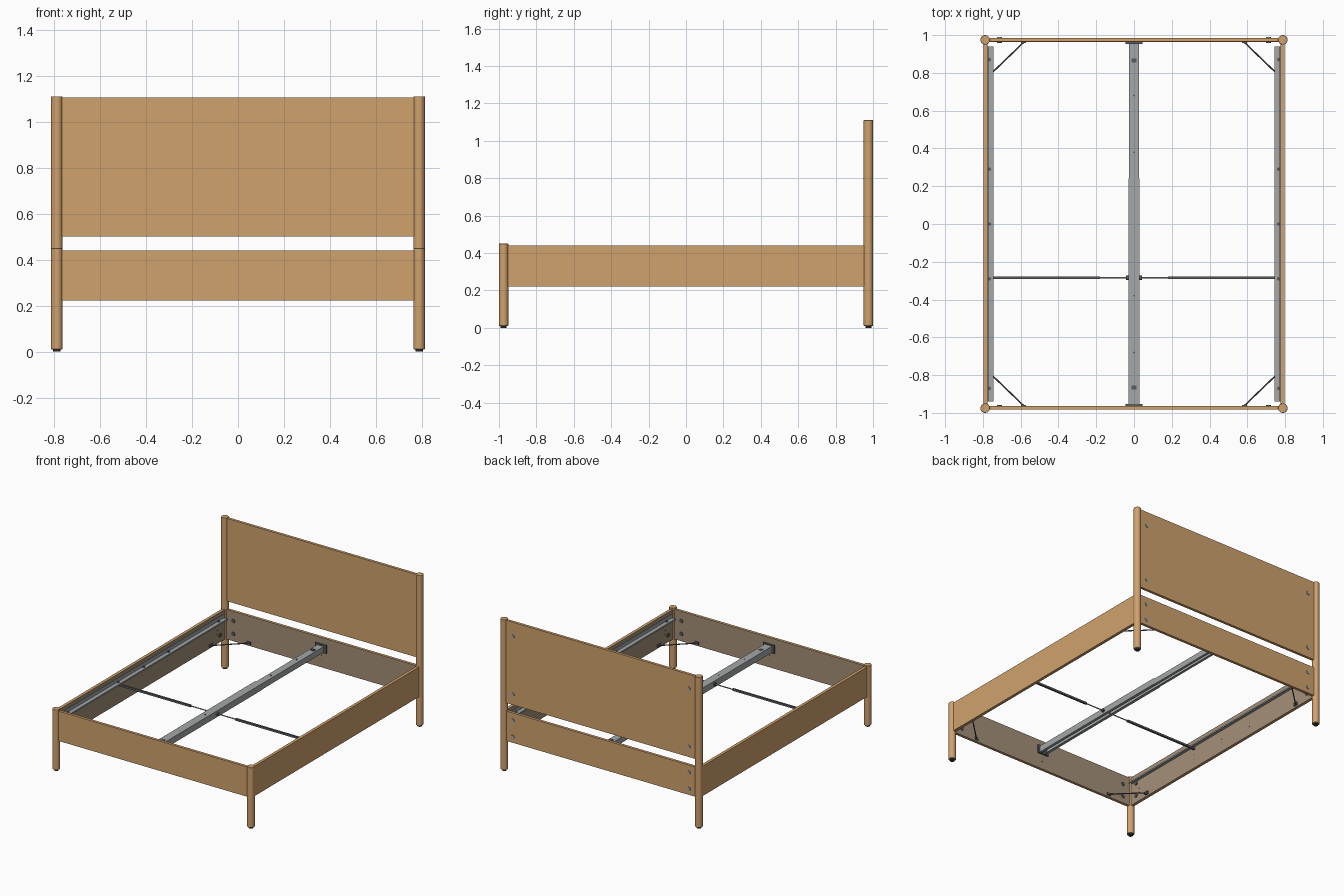
import bpy, bmesh
from mathutils import Vector

cube = bpy.data.objects.get("Cube")
if cube:
    bpy.data.objects.remove(cube)


def material(name, r, g, b):
    lin = [(c / 255 / 12.92) if c < 11 else ((c / 255 + 0.055) / 1.055) ** 2.4 for c in (r, g, b)]
    m = bpy.data.materials.new(name)
    m.use_nodes = True
    m.diffuse_color = (*lin, 1)
    m.node_tree.nodes["Principled BSDF"].inputs["Base Color"].default_value = (*lin, 1)
    return m


wood = material("oak wood", 208, 162, 109)
veneer = material("inner veneer", 164, 144, 120)
steel = material("grey steel", 164, 168, 168)
dark = material("dark steel", 92, 94, 96)
rubber = material("dark foot", 50, 46, 42)


def finish(name, bm, *mats):
    bmesh.ops.recalc_face_normals(bm, faces=bm.faces)
    mesh = bpy.data.meshes.new(name)
    bm.to_mesh(mesh)
    bm.free()
    obj = bpy.data.objects.new(name, mesh)
    bpy.context.collection.objects.link(obj)
    for m in mats:
        mesh.materials.append(m)
    return obj


def box(name, lo, hi, mat, inner=None):
    """Box between two corners; faces looking along 'inner' get the veneer."""
    lo, hi = Vector(lo), Vector(hi)
    bm = bmesh.new()
    bmesh.ops.create_cube(bm, size=1)
    for v in bm.verts:
        v.co = (lo + hi) / 2 + v.co * (hi - lo)
    bm.normal_update()
    if inner:
        for f in bm.faces:
            f.material_index = int(f.normal.dot(Vector(inner)) > 0.9)
    return finish(name, bm, mat, *([veneer] if inner else []))


def rod(name, a, b, radius, mat, sides=12, bevel=0):
    """Cylinder from a to b."""
    a, b = Vector(a), Vector(b)
    bm = bmesh.new()
    bmesh.ops.create_cone(bm, cap_ends=True, segments=sides, radius1=radius,
                          radius2=radius, depth=(b - a).length)
    turn = (b - a).to_track_quat("Z", "Y")
    for v in bm.verts:
        v.co = (a + b) / 2 + turn @ v.co
    obj = finish(name, bm, mat)
    if bevel:
        mod = obj.modifiers.new("Edge", "BEVEL")
        mod.width, mod.segments = bevel, 2
    bpy.ops.object.select_all(action="DESELECT")
    obj.select_set(True)
    bpy.context.view_layer.objects.active = obj
    bpy.ops.object.shade_smooth_by_angle()
    return obj


def sheet(name, profile, y0, y1, mat, thick=0.003):
    """Folded sheet metal: an open x-z profile swept along y."""
    bm = bmesh.new()
    rows = [[bm.verts.new((x, y, z)) for x, z in profile] for y in (y0, y1)]
    for i in range(len(profile) - 1):
        bm.faces.new((rows[0][i], rows[0][i + 1], rows[1][i + 1], rows[1][i]))
    obj = finish(name, bm, mat)
    mod = obj.modifiers.new("Thickness", "SOLIDIFY")
    mod.thickness, mod.offset = thick, 0
    return obj


# Posts with feet
PX, PY = 0.788, 0.975
for sx, side in ((-1, "right"), (1, "left")):
    for sy, end, top in ((-1, "front", 0.45), (1, "back", 1.11)):
        x, y = sx * PX, sy * PY
        rod(f"{end}_{side}_post", (x, y, 0.01), (x, y, top), 0.025, wood, 32, 0.002)
        rod(f"{end}_{side}_foot", (x, y, 0), (x, y, 0.012), 0.016, rubber, 16)

# Wooden panels
RX = PX - 0.02
box("headboard", (-RX, 0.965, 0.5), (RX, 0.985, 1.105), wood)
for sy, end in ((-1, "front"), (1, "back")):
    ys = sorted((sy * 0.963, sy * 0.983))
    box(f"{end}_rail", (-RX, ys[0], 0.222), (RX, ys[1], 0.44), wood, (0, -sy, 0))
for sx, side in ((-1, "right"), (1, "left")):
    xs = sorted((sx * 0.775, sx * 0.797))
    box(f"{side}_side_rail", (xs[0], -0.955, 0.222), (xs[1], 0.955, 0.44), wood, (-sx, 0, 0))

    # Ledge iron with its bolts and the screw holes below it
    sheet(f"{side}_ledge", [(sx * 0.773, 0.412), (sx * 0.773, 0.385), (sx * 0.745, 0.385),
                            (sx * 0.745, 0.375)], -0.94, 0.94, steel)
    for y in (-0.87, -0.29, 0, 0.29, 0.87):
        rod(f"{side}_ledge_bolt", (sx * 0.765, y, 0.385), (sx * 0.765, y, 0.392), 0.009, dark)
        for z in (0.29, 0.32):
            rod(f"{side}_screw_hole", (sx * 0.776, y, z), (sx * 0.774, y, z), 0.004, dark, 8)

    # Connector bolts at the corners
    x = sx * 0.712
    for z in (0.575, 1.0):
        rod("headboard_bolt", (x, 0.984, z), (x, 0.99, z), 0.014, steel, 16)
    for z in (0.265, 0.385):
        rod("back_rail_bolt", (x, 0.982, z), (x, 0.988, z), 0.014, steel, 16)
    for sy in (-1, 1):
        for z in (0.275, 0.37):
            y = sy * 0.963
            rod("end_rail_bolt", (x, y, z), (x, y - sy * 0.006, z), 0.014, dark, 16)
            y = sy * 0.9
            rod("side_rail_bolt", (sx * 0.775, y, z), (sx * 0.769, y, z), 0.014, dark, 16)

        # Diagonal corner brace and its end pads
        a, b = (sx * 0.768, sy * 0.785, 0.243), (sx * 0.585, sy * 0.961, 0.243)
        rod("corner_brace", a, b, 0.004, dark, 8)
        box("brace_side_pad", (a[0] - 0.006, a[1] - 0.014, 0.233),
            (a[0] + 0.006, a[1] + 0.014, 0.253), dark)
        box("brace_end_pad", (b[0] - 0.014, b[1] - 0.004, 0.233),
            (b[0] + 0.014, b[1] + 0.004, 0.253), dark)

    # Telescopic cross bar
    y = -0.285
    outer = sorted((sx * 0.18, sx * 0.772))
    box(f"{side}_cross_bar", (outer[0], y - 0.007, 0.36), (outer[1], y + 0.007, 0.374), dark)
    rod(f"{side}_cross_bar_core", (sx * 0.02, y, 0.367), (sx * 0.2, y, 0.367), 0.004, steel)
    rod(f"{side}_cross_bar_clamp", (sx * 0.03, y, 0.367), (sx * 0.042, y, 0.367), 0.012, dark)

# Telescopic centre beam: two nested channels with turned-in lips
for name, w, top, y0, y1 in (("beam_outer", 0.029, 0.387, -0.955, 0.24),
                             ("beam_inner", 0.025, 0.383, 0.0, 0.955)):
    low, lip = 0.343, w * 0.35
    sheet(name, [(-lip, low), (-w, low), (-w, top), (w, top), (w, low), (lip, low)],
          y0, y1, steel)
for sy, end in ((-1, "front"), (1, "back")):
    ys = sorted((sy * 0.952, sy * 0.963))
    box(f"{end}_beam_bracket", (-0.045, ys[0], 0.335), (0.045, ys[1], 0.395), dark)
    y = sy * 0.865
    box(f"{end}_beam_slot", (-0.013, y - 0.011, 0.384), (0.013, y + 0.011, 0.391), dark)
    for y in (0.38, 0.68):
        rod("beam_rivet", (0, sy * y, 0.382), (0, sy * y, 0.39), 0.005, dark, 8)
    for z in (0.28, 0.31):
        rod(f"{end}_screw_hole", (0, sy * 0.964, z), (0, sy * 0.962, z), 0.004, dark, 8)
